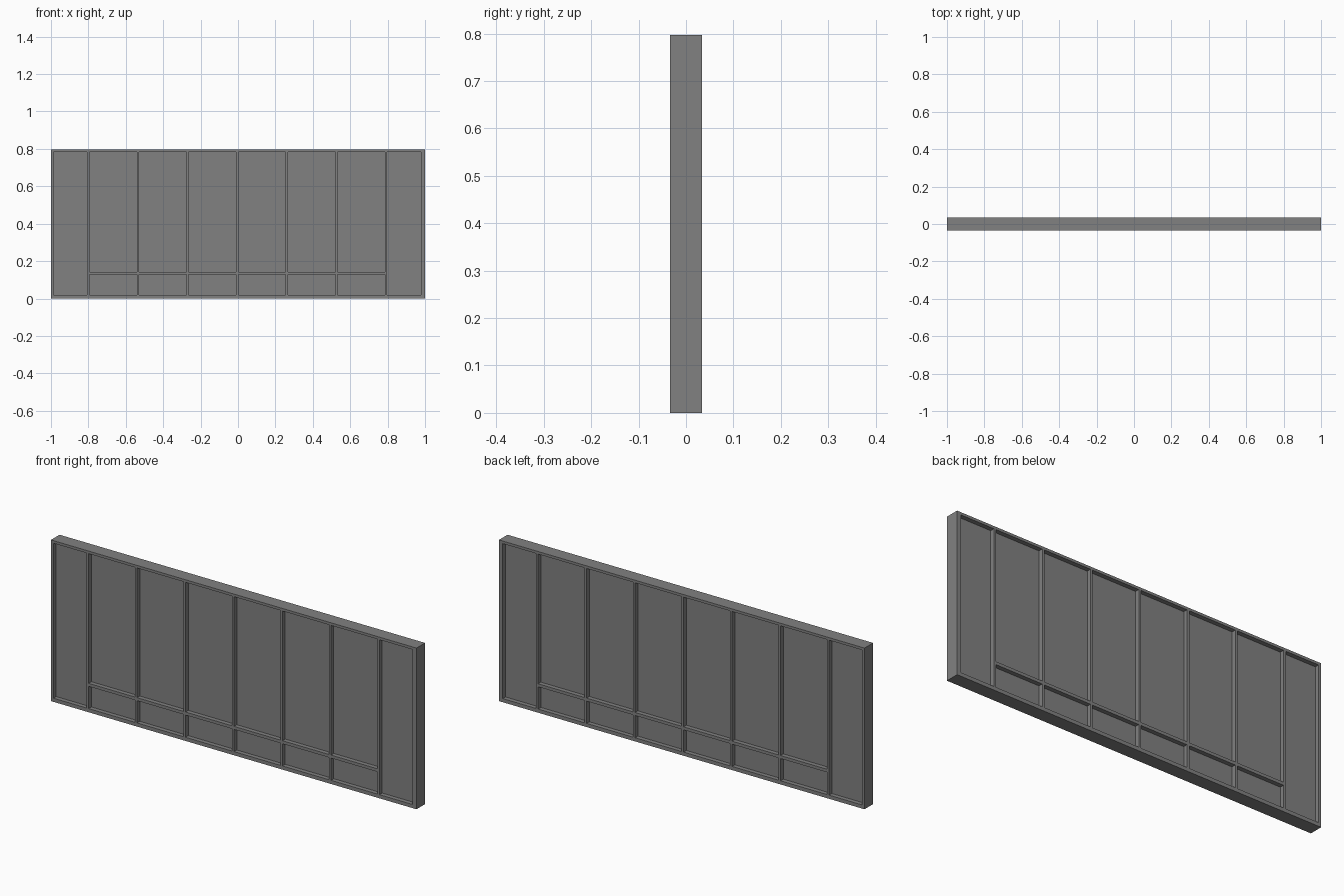
import bpy, bmesh

if "Cube" in bpy.data.objects:
    bpy.data.objects.remove(bpy.data.objects["Cube"])

WIDTH, HEIGHT, DEPTH = 2.0, 0.797, 0.067
PANEL_DEPTH = 0.024
BAR, PITCH, FIRST_BAR = 0.012, 0.2652, -0.806
BARS = 7

gray = bpy.data.materials.new("gray metal")
gray.use_nodes = True
color = (0.22, 0.22, 0.22, 1)
gray.diffuse_color = color
gray.node_tree.nodes["Principled BSDF"].inputs["Base Color"].default_value = color


def add_object(name, bm):
    mesh = bpy.data.meshes.new(name)
    bm.to_mesh(mesh)
    bm.free()
    mesh.materials.append(gray)
    obj = bpy.data.objects.new(name, mesh)
    bpy.context.collection.objects.link(obj)
    return obj


# Grid lines of the frame: solid and open strips alternate along each axis
xs = [-WIDTH / 2, -0.986]
for i in range(BARS):
    left = FIRST_BAR + i * PITCH
    xs += [left, left + BAR]
xs += [0.979, WIDTH / 2]
zs = [0, 0.018, 0.128, 0.143, 0.784, HEIGHT]

# Frame lattice: every cell on a bar is kept, the end bays have no cross rail
bm = bmesh.new()
grid = [[bm.verts.new((x, 0, z)) for z in zs] for x in xs]
last_column = len(xs) - 2
for i in range(len(xs) - 1):
    for j in range(len(zs) - 1):
        end_bay = i in (1, last_column - 1)
        is_open = i % 2 == 1 and (j % 2 == 1 or (end_bay and j == 2))
        if not is_open:
            bm.faces.new((grid[i][j], grid[i + 1][j],
                          grid[i + 1][j + 1], grid[i][j + 1]))
bmesh.ops.delete(bm, geom=[v for v in bm.verts if not v.link_faces], context='VERTS')
frame = add_object("frame_and_bars", bm)
solid = frame.modifiers.new("Thickness", 'SOLIDIFY')
solid.thickness = DEPTH
solid.offset = 0

# Recessed panel filling the frame, seen from both sides
bm = bmesh.new()
bmesh.ops.create_cube(bm, size=1)
margin = 0.01
bmesh.ops.scale(bm, verts=bm.verts,
                vec=(WIDTH - margin, PANEL_DEPTH, HEIGHT - margin))
bmesh.ops.translate(bm, verts=bm.verts, vec=(0, 0, HEIGHT / 2))
add_object("recessed_panel", bm)
